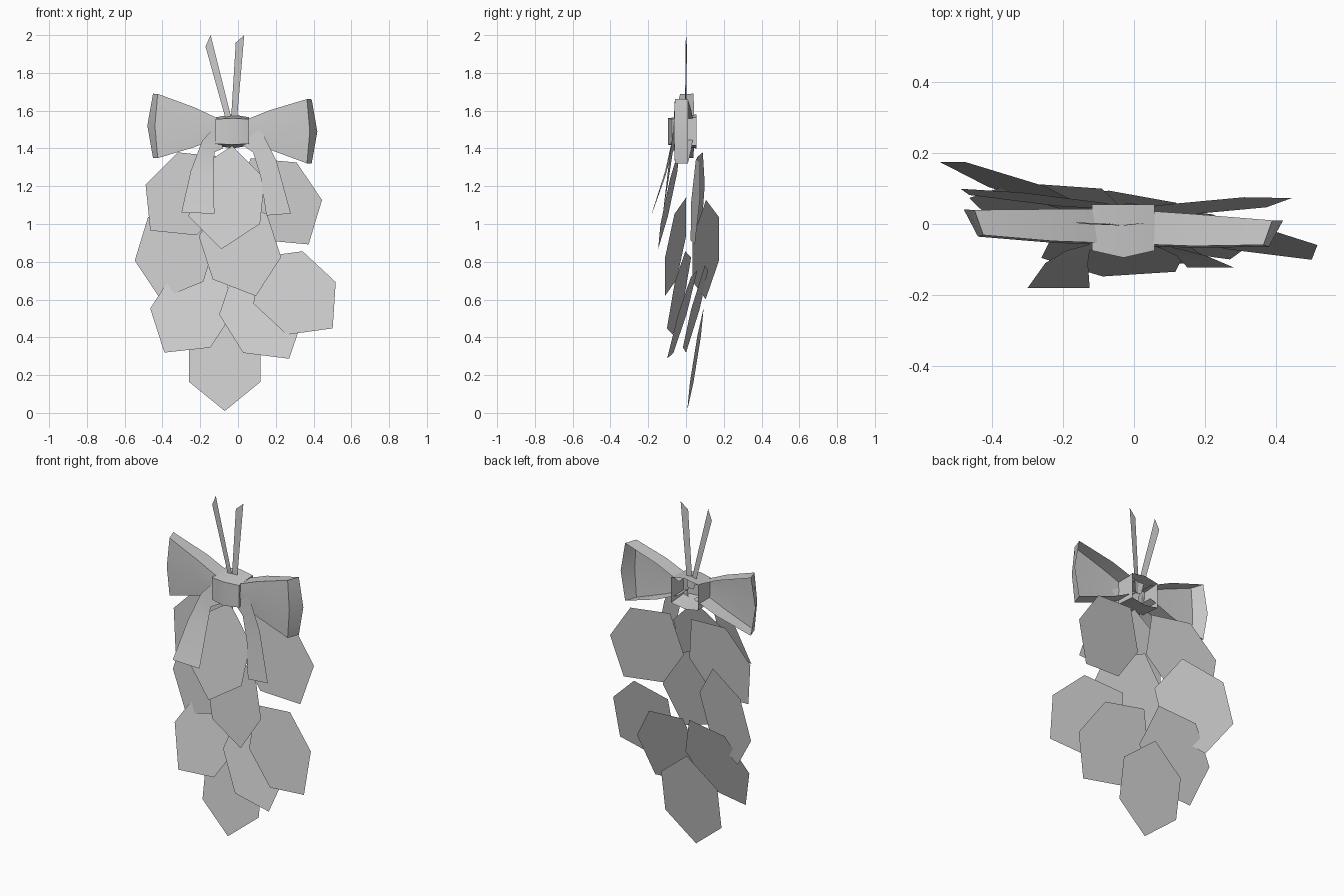
import bpy, bmesh, math

if "Cube" in bpy.data.objects:
    bpy.data.objects.remove(bpy.data.objects["Cube"])


def finish(name, bm, smooth=False):
    bmesh.ops.remove_doubles(bm, verts=bm.verts, dist=0.0005)
    bmesh.ops.recalc_face_normals(bm, faces=bm.faces)
    me = bpy.data.meshes.new(name)
    bm.to_mesh(me)
    bm.free()
    ob = bpy.data.objects.new(name, me)
    bpy.context.collection.objects.link(ob)
    if smooth:
        bpy.ops.object.select_all(action='DESELECT')
        ob.select_set(True)
        bpy.context.view_layer.objects.active = ob
        bpy.ops.object.shade_smooth_by_angle(angle=math.radians(35))
    return ob


def sheet(name, rows, smooth=False):
    """Grid of quads through rows of points."""
    bm = bmesh.new()
    grid = [[bm.verts.new(p) for p in row] for row in rows]
    for a, b in zip(grid, grid[1:]):
        for i in range(len(a) - 1):
            bm.faces.new((a[i], a[i + 1], b[i + 1], b[i]))
    return finish(name, bm, smooth)


# Leaves: flat hexagons; centre x, y, z, turn in degrees, slope of y along x and z
HEX = [(0, -.275), (.19, -.12), (.19, .12), (0, .275), (-.19, .12), (-.19, -.12)]
LEAVES = [
    (-.06, -.09, 1.14, -6, -.08, .22),
    (-.27, .07, 1.16, -45, -.12, .06),
    (.22, .05, 1.12, 34, .10, .08),
    (-.33, .105, .865, -17, -.35, .11),
    (.01, -.055, .88, 18, -.217, .145),
    (-.24, .05, .55, -33, -.10, .28),
    (.30, -.037, .635, 47, -.15, .18),
    (.125, -.02, .52, 32, -.10, .28),
    (-.07, .05, .285, 0, -.05, .16),
]
for n, (cx, cy, cz, turn, a, b) in enumerate(LEAVES, 1):
    c, s = math.cos(math.radians(turn)), math.sin(math.radians(turn))
    bm = bmesh.new()
    pts = [(x * c - z * s, x * s + z * c) for x, z in HEX]
    bm.faces.new([bm.verts.new((cx + u, cy + a * u + b * v, cz + v)) for u, v in pts])
    finish(f"leaf_{n}", bm)

# Bow loops: open-backed shells widening away from the knot
KX = -.03
for side, name in ((-1, "bow_loop_left"), (1, "bow_loop_right")):
    rows = []

    def point(u, y, z):
        return (KX + side * u, y - .035 * side * u - .01, 1.505 + z - .035 * side * u)

    for u, h, f, k in ((.05, .04, -.045, .05), (.2, .105, -.045, .045), (.395, .17, -.035, .035)):
        bulge = .015 if u > .3 else 0
        rows.append([point(u, k, h), point(u, f, h), point(u + bulge, f - .005, 0),
                     point(u, f, -h), point(u, k, -h)])
    top, mid, low = point(.42, .035, .17), point(.45, .035, 0), point(.42, .035, -.17)
    rows[-1][0], rows[-1][4] = top, low
    rows.append([top, top, mid, low, low])
    sheet(name, rows, True)

# Knot: open-backed bevelled block
rows = []
for dx, f, zf, zb in ((-.088, -.075, .065, .075), (0, -.095, .07, .09), (.088, -.075, .065, .075)):
    rows.append([(KX + dx, .055, 1.49 + zb), (KX + dx, f, 1.49 + zf),
                 (KX + dx, f, 1.49 - zf), (KX + dx, .055, 1.49 - zb)])
knot = sheet("bow_knot", rows, True)
for i, x in enumerate((KX - .088, KX + .088)):
    sheet(f"knot_side_{i + 1}", [[(x, -.075, 1.555), (x, .055, 1.565)],
                                 [(x, -.075, 1.425), (x, .055, 1.415)]])

# Hanging tails: outer x, inner x, y, outer z, inner z
TAILS = {
    "tail_left": [(-.10, -.08, -.05, 1.54, 1.40), (-.19, -.125, -.075, 1.44, 1.38),
                  (-.25, -.13, -.11, 1.28, 1.25), (-.30, -.125, -.18, 1.06, 1.055)],
    "tail_right": [(.03, .02, -.05, 1.54, 1.42), (.13, .08, -.07, 1.48, 1.38),
                   (.205, .12, -.09, 1.33, 1.25), (.28, .15, -.122, 1.055, 1.045)],
}
for name, t in TAILS.items():
    sheet(name, [[(xo, y, zo), (xi, y, zi)] for xo, xi, y, zo, zi in t], True)

# Hanging strings
sheet("string_left", [[(-.05, .0, 1.5), (-.02, -.005, 1.5)],
                      [(-.172, .005, 1.94), (-.145, 0, 2.0)]])
sheet("string_right", [[(-.04, -.005, 1.5), (-.01, .0, 1.5)],
                       [(-.012, -.003, 1.96), (.033, .003, 2.0)]])
